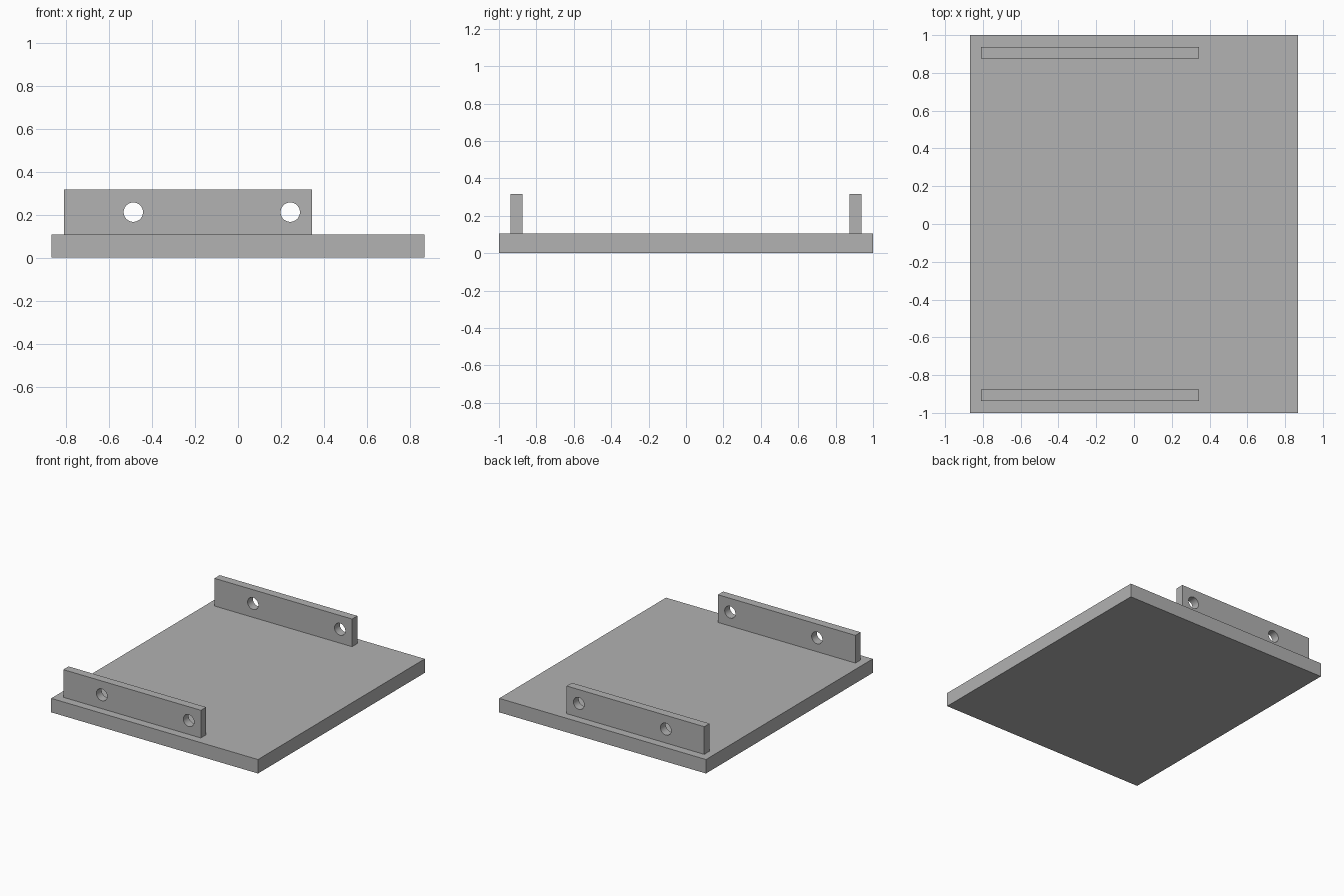
import bpy
import bmesh
from math import cos, sin, tau

cube = bpy.data.objects.get("Cube")
if cube:
    bpy.data.objects.remove(cube, do_unlink=True)

grey = bpy.data.materials.new("plain grey")
grey.use_nodes = True
grey.diffuse_color = (0.445, 0.445, 0.445, 1)
grey.node_tree.nodes["Principled BSDF"].inputs["Base Color"].default_value = grey.diffuse_color

PLATE_X, PLATE_Y, PLATE_TOP = 0.868, 1.0, 0.106
RAIL_LEFT, RAIL_RIGHT, RAIL_TOP = -0.81, 0.345, 0.316
RAIL_IN, RAIL_OUT = 0.875, 0.938
HOLES, HOLE_Z, HOLE_R, SIDES = (-0.487, 0.243), 0.211, 0.045, 48


def rectangle(x0, x1, z0, z1):
    return [(x0, z0), (x1, z0), (x1, z1), (x0, z1)]


def circle(x, z):
    return [(x + HOLE_R * cos(tau * i / SIDES), z + HOLE_R * sin(tau * i / SIDES))
            for i in range(SIDES)]


def extruded(name, loops, y0, y1):
    """Fill an outline with holes in the xz plane and extrude it along y."""
    bm = bmesh.new()
    edges = []
    for loop in loops:
        verts = [bm.verts.new((x, y0, z)) for x, z in loop]
        edges += [bm.edges.new((v, verts[i - 1])) for i, v in enumerate(verts)]
    bmesh.ops.triangle_fill(bm, edges=edges, use_beauty=True)
    result = bmesh.ops.extrude_face_region(bm, geom=bm.faces[:], use_keep_orig=True)
    moved = [g for g in result["geom"] if isinstance(g, bmesh.types.BMVert)]
    bmesh.ops.translate(bm, verts=moved, vec=(0, y1 - y0, 0))
    bmesh.ops.recalc_face_normals(bm, faces=bm.faces[:])
    mesh = bpy.data.meshes.new(name)
    bm.to_mesh(mesh)
    bm.free()
    mesh.materials.append(grey)
    obj = bpy.data.objects.new(name, mesh)
    bpy.context.collection.objects.link(obj)
    # Smooth hole walls, crisp outer edges
    bpy.ops.object.select_all(action="DESELECT")
    obj.select_set(True)
    bpy.context.view_layer.objects.active = obj
    bpy.ops.object.shade_smooth_by_angle()


# Base plate
extruded("base_plate", [rectangle(-PLATE_X, PLATE_X, 0, PLATE_TOP)], -PLATE_Y, PLATE_Y)

# Upright rails, each with two bolt holes
rail = [rectangle(RAIL_LEFT, RAIL_RIGHT, PLATE_TOP, RAIL_TOP)]
rail += [circle(x, HOLE_Z) for x in HOLES]
extruded("front_rail", rail, -RAIL_OUT, -RAIL_IN)
extruded("back_rail", rail, RAIL_IN, RAIL_OUT)
